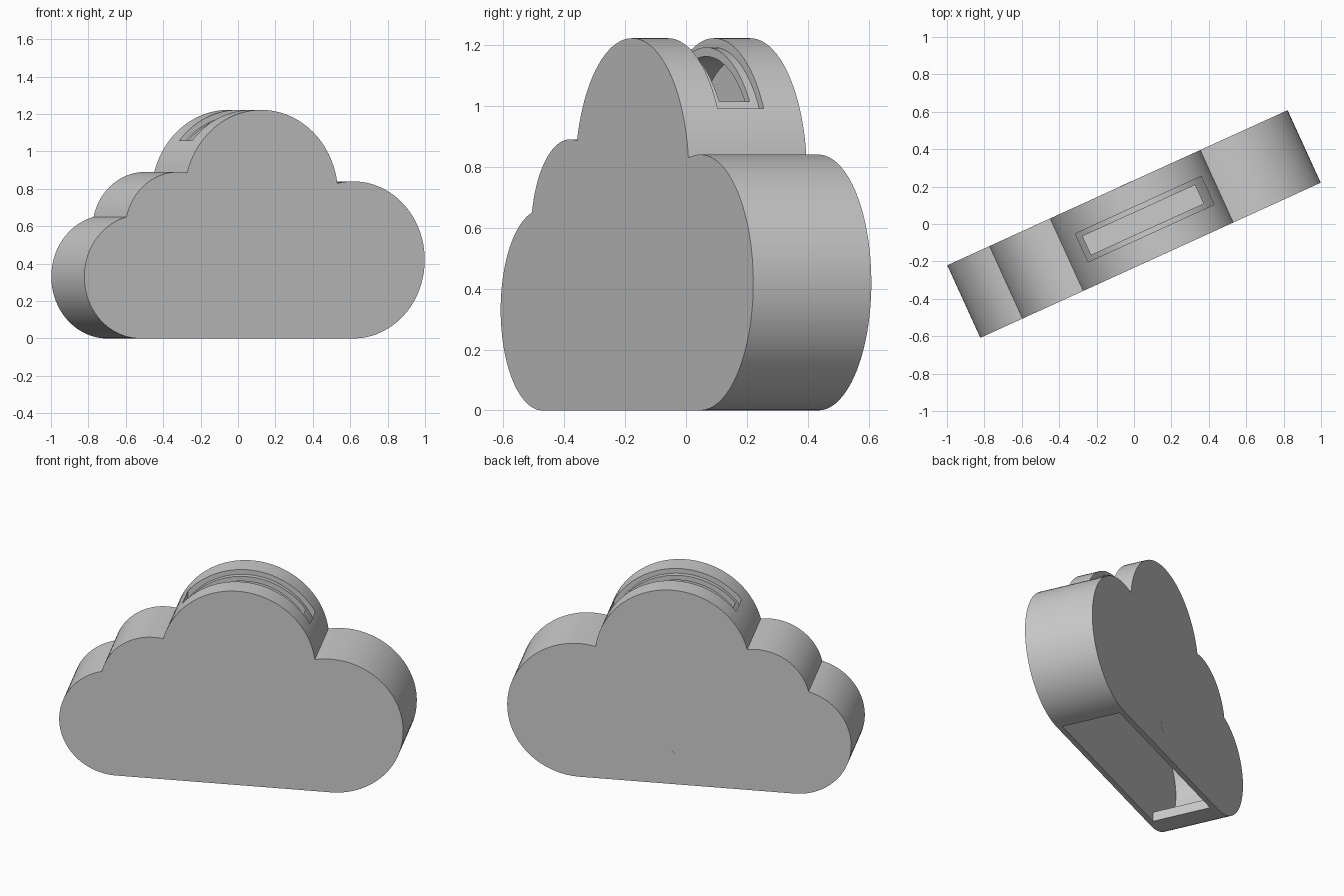
import bpy, bmesh, math
from mathutils import Matrix, Vector

cube = bpy.data.objects.get("Cube")
if cube:
    bpy.data.objects.remove(cube)

TURN = Matrix.Rotation(math.radians(24.5), 4, 'Z')
HALF = 0.213     # half depth of the body
WALL = 0.06      # rim thickness
SKIN = 0.03      # depth of the slot ledge
# Lobes from right to left: centre along the length, centre height, radius
LOBES = [(0.58, 0.42, 0.42), (0.04, 0.772, 0.45), (-0.45, 0.58, 0.31), (-0.67, 0.33, 0.33)]

grey = bpy.data.materials.new("plain grey")
grey.use_nodes = True
grey.diffuse_color = (0.6, 0.6, 0.6, 1)
grey.node_tree.nodes["Principled BSDF"].inputs["Base Color"].default_value = grey.diffuse_color


def crossing(a, b):
    """Upper crossing point of two circles."""
    pa, pb = Vector(a[:2]), Vector(b[:2])
    gap = pb - pa
    d = gap.length
    along = (d * d + a[2] ** 2 - b[2] ** 2) / (2 * d)
    rise = math.sqrt(a[2] ** 2 - along ** 2)
    side = Vector((gap.y, -gap.x)) / d
    return max((pa + gap / d * along + side * s * rise for s in (1, -1)), key=lambda p: p.y)


def cloud_outline(inset, steps=40):
    lobes = [(x, z, r - inset) for x, z, r in LOBES]
    cuts = [crossing(a, b) for a, b in zip(lobes, lobes[1:])]
    points = []
    for i, (x, z, r) in enumerate(lobes):
        start, end = -math.pi / 2, 1.5 * math.pi
        if i > 0:
            start = math.atan2(cuts[i - 1].y - z, cuts[i - 1].x - x)
        if i < len(cuts):
            end = math.atan2(cuts[i].y - z, cuts[i].x - x)
        first = 1 if i else 0
        for k in range(first, steps + 1):
            a = start + (end - start) * k / steps
            points.append((x + r * math.cos(a), z + r * math.sin(a)))
    return points


def prism(name, points, front, back):
    """Extrude an upright profile through the depth, then turn it."""
    bm = bmesh.new()
    face = bm.faces.new([bm.verts.new((x, front, z)) for x, z in points])
    moved = bmesh.ops.extrude_face_region(bm, geom=[face])["geom"]
    bmesh.ops.translate(bm, vec=(0, back - front, 0),
                        verts=[v for v in moved if isinstance(v, bmesh.types.BMVert)])
    bmesh.ops.recalc_face_normals(bm, faces=bm.faces)
    bm.transform(TURN)
    mesh = bpy.data.meshes.new(name)
    bm.to_mesh(mesh)
    bm.free()
    mesh.materials.append(grey)
    obj = bpy.data.objects.new(name, mesh)
    bpy.context.collection.objects.link(obj)
    return obj


def block(name, x0, x1, z0, z1, half):
    return prism(name, [(x0, z0), (x1, z0), (x1, z1), (x0, z1)], -half, half)


def activate(obj):
    bpy.ops.object.select_all(action='DESELECT')
    obj.select_set(True)
    bpy.context.view_layer.objects.active = obj


def carve(obj, cutter):
    cutter.hide_render = True
    mod = obj.modifiers.new("cut", 'BOOLEAN')
    mod.operation, mod.solver, mod.object = 'DIFFERENCE', 'EXACT', cutter
    activate(obj)
    bpy.ops.object.modifier_apply(modifier=mod.name)
    bpy.data.objects.remove(cutter)


# Hollow cloud body, open underneath
body = prism("cloud_body", cloud_outline(0), -HALF, HALF)
carve(body, prism("hollow_cutter", cloud_outline(WALL), -HALF + SKIN, HALF - SKIN))
carve(body, block("base_cutter", -0.63, 0.57, -0.1, 0.2, HALF - SKIN - 0.002))

# Stepped slot over the top lobe: a curved ledge, then the opening
cx, cz, r = LOBES[1]
left, right = -0.307, 0.433
ledge = []
for k in range(33):
    x = left + (right - left) * k / 32
    ledge.append((x, cz + math.sqrt((r - SKIN) ** 2 - (x - cx) ** 2)))
carve(body, prism("ledge_cutter", ledge + [(right, 1.4), (left, 1.4)], -0.083, 0.083))
carve(body, block("slot_cutter", left + SKIN, right - 0.05, 0.85, 1.4, 0.055))
activate(body)
bpy.ops.object.shade_smooth_by_angle(angle=math.radians(30))

# Shelf inside, below the slot
block("inner_shelf", -0.4, 0.5, 0.55, 0.57, HALF - SKIN)

# Small flush plug low on the back
ring = [2 * math.pi * k / 24 for k in range(24)]
prism("back_plug", [(0.05 + 0.035 * math.cos(a), 0.17 + 0.035 * math.sin(a)) for a in ring],
      HALF - 0.004, HALF + 0.001)
